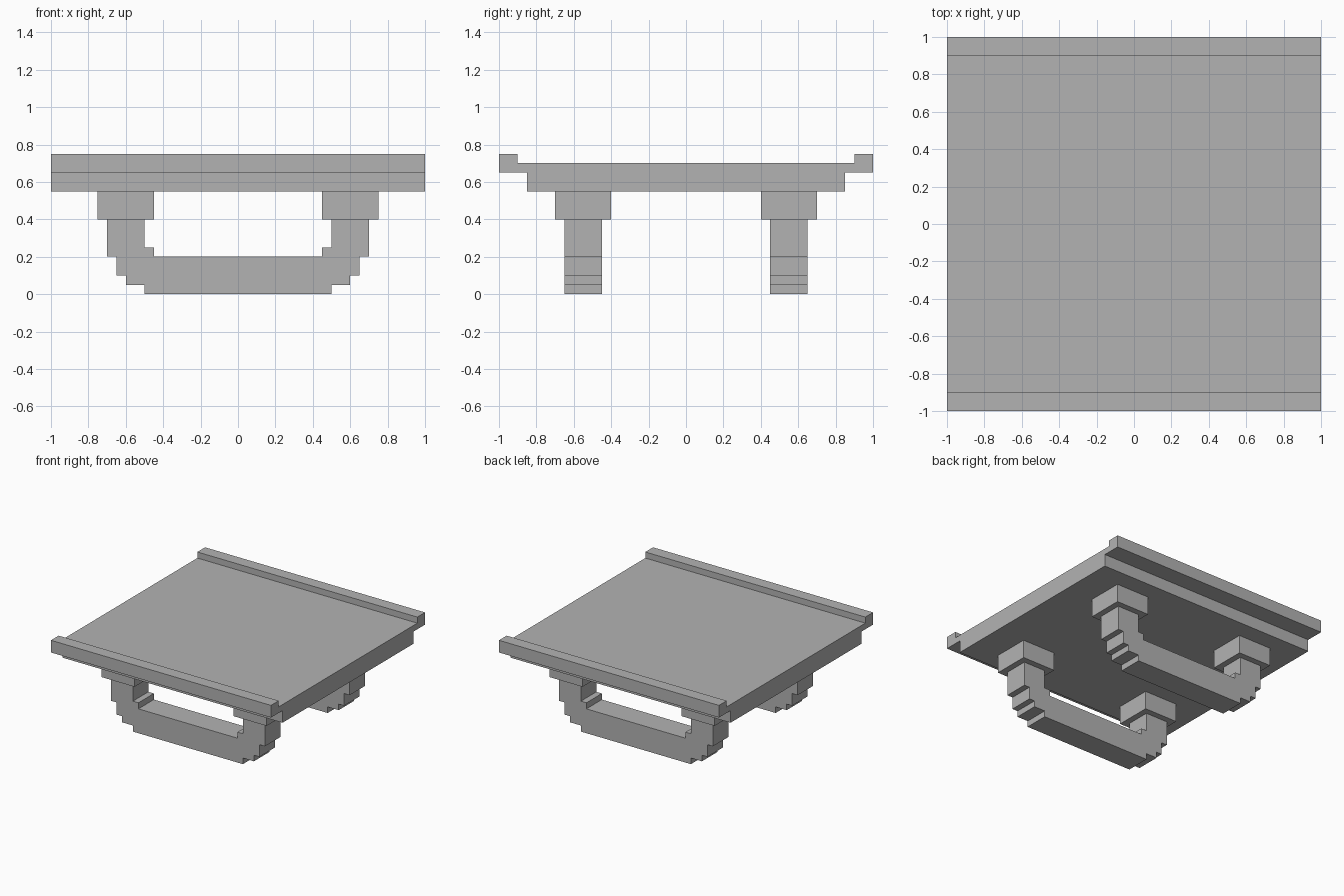
import bpy
import bmesh
from mathutils import Vector

if "Cube" in bpy.data.objects:
    bpy.data.objects.remove(bpy.data.objects["Cube"], do_unlink=True)

grey = bpy.data.materials.new("plain grey")
grey.use_nodes = True
grey.diffuse_color = (0.45, 0.45, 0.45, 1)
grey.node_tree.nodes["Principled BSDF"].inputs["Base Color"].default_value = grey.diffuse_color


def extrude_profile(name, half, place, depth):
    """Mirror a half outline, given from bottom to top, and extrude it."""
    outline = half + [(-u, z) for u, z in reversed(half)]
    bm = bmesh.new()
    face = bm.faces.new([bm.verts.new(place(u, z)) for u, z in outline])
    ext = bmesh.ops.extrude_face_region(bm, geom=[face])
    moved = [g for g in ext["geom"] if isinstance(g, bmesh.types.BMVert)]
    bmesh.ops.translate(bm, verts=moved, vec=Vector(depth))
    bmesh.ops.recalc_face_normals(bm, faces=bm.faces)
    mesh = bpy.data.meshes.new(name)
    bm.to_mesh(mesh)
    bm.free()
    mesh.materials.append(grey)
    obj = bpy.data.objects.new(name, mesh)
    bpy.context.collection.objects.link(obj)
    return obj


# Deck with raised, overhanging front and back rims
deck_half = [(0.85, 0.55), (0.85, 0.65), (1, 0.65), (1, 0.75), (0.9, 0.75), (0.9, 0.7)]
extrude_profile("deck", deck_half, lambda u, z: (-1, u, z), (2, 0, 0))

# Stepped U-shaped legs and their mounting blocks
leg_half = [(0.5, 0), (0.5, 0.05), (0.6, 0.05), (0.6, 0.1), (0.65, 0.1), (0.65, 0.2),
            (0.7, 0.2), (0.7, 0.4), (0.5, 0.4), (0.5, 0.25), (0.45, 0.25), (0.45, 0.2)]
block_half = [(0.15, 0.4), (0.15, 0.55)]
for end, y in (("front", -0.55), ("back", 0.55)):
    extrude_profile(end + "_leg", leg_half, lambda u, z: (u, y - 0.1, z), (0, 0.2, 0))
    for side, x in (("left", 0.6), ("right", -0.6)):
        extrude_profile(f"{end}_{side}_mounting_block", block_half,
                        lambda u, z: (x + u, y - 0.15, z), (0, 0.3, 0))
